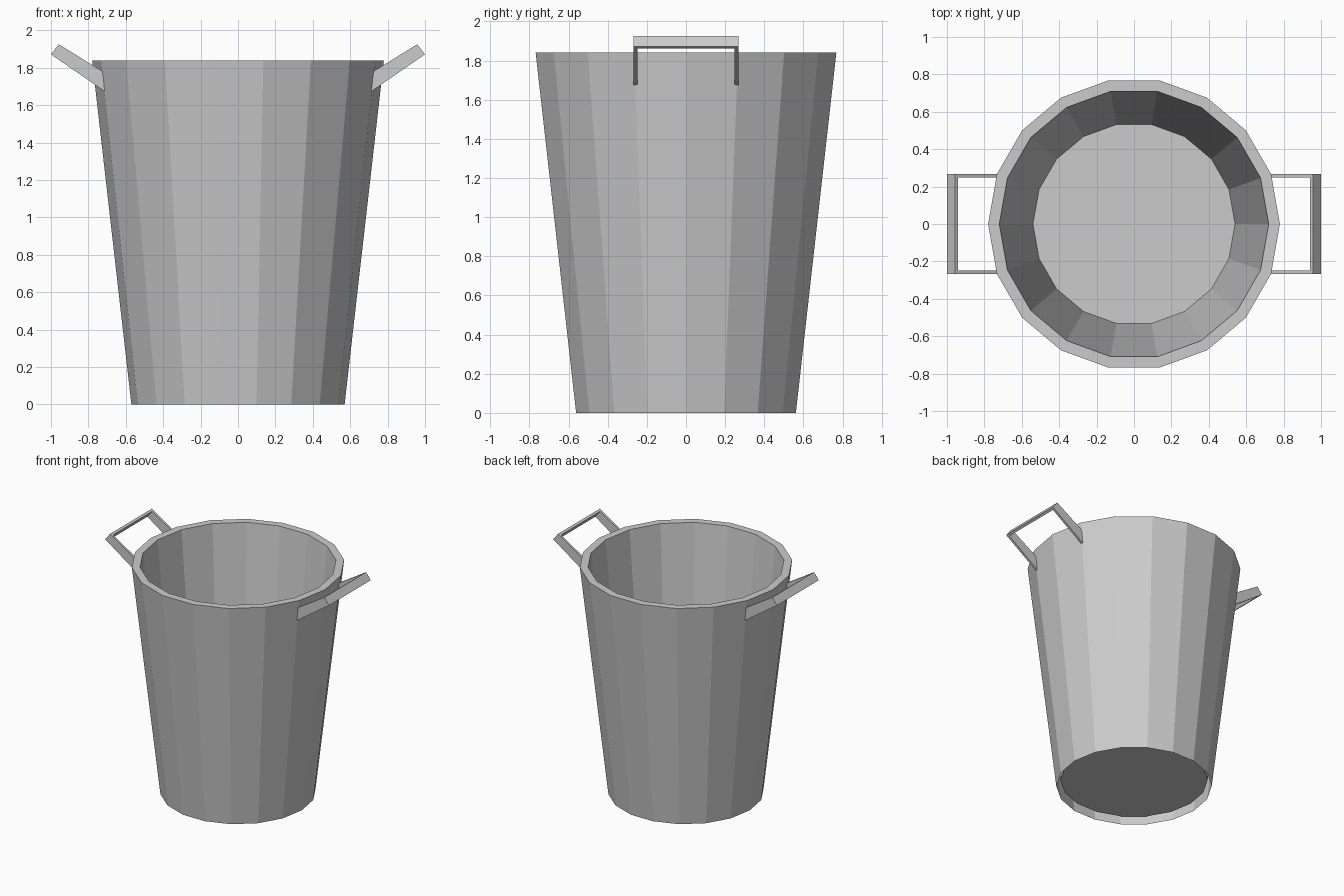
import bpy, bmesh
from math import cos, sin, tau

if "Cube" in bpy.data.objects:
    bpy.data.objects.remove(bpy.data.objects["Cube"])

SIDES = 18


def make_object(name, bm):
    bmesh.ops.recalc_face_normals(bm, faces=bm.faces[:])
    mesh = bpy.data.meshes.new(name)
    bm.to_mesh(mesh)
    bm.free()
    obj = bpy.data.objects.new(name, mesh)
    bpy.context.collection.objects.link(obj)
    return obj


def bridge(bm, a, b):
    for i in range(len(a)):
        j = (i + 1) % len(a)
        bm.faces.new((a[i], a[j], b[j], b[i]))


# Bucket: outer wall, flat rim, inner wall and raised floor (open underneath)
bm = bmesh.new()
profile = [(0.57, 0.0), (0.78, 1.84), (0.72, 1.84), (0.54, 0.05)]
rings = [[bm.verts.new((r * cos(tau * i / SIDES), r * sin(tau * i / SIDES), z))
          for i in range(SIDES)] for r, z in profile]
for a, b in zip(rings, rings[1:]):
    bridge(bm, a, b)
bm.faces.new(rings[-1])
make_object("bucket", bm)

# Handles: a flat bar bent into a U, tilted up and outwards, mirrored in x
bm = bmesh.new()
root = [(0.713, 1.674), (0.724, 1.781)]        # lower, upper edge at the wall
tip = [(1.0, 1.872), (0.958, 1.926)]           # lower, upper edge at the outer end
tip_inner = [(x - 0.016, z - 0.0105) for x, z in tip]
Y_OUT, Y_IN = 0.267, 0.249
sections = []
for side, outer, inner in ((-1, root, root), (-1, tip, tip_inner),
                           (1, tip, tip_inner), (1, root, root)):
    corners = [(outer[0], Y_OUT), (outer[1], Y_OUT), (inner[1], Y_IN), (inner[0], Y_IN)]
    sections.append([bm.verts.new((x, side * y, z)) for (x, z), y in corners])
for a, b in zip(sections, sections[1:]):
    bridge(bm, a, b)
bm.faces.new(sections[0])
bm.faces.new(sections[-1])
handles = make_object("handles", bm)
mirror = handles.modifiers.new("mirror", 'MIRROR')
mirror.use_axis = (True, False, False)
mirror.use_mirror_merge = False
